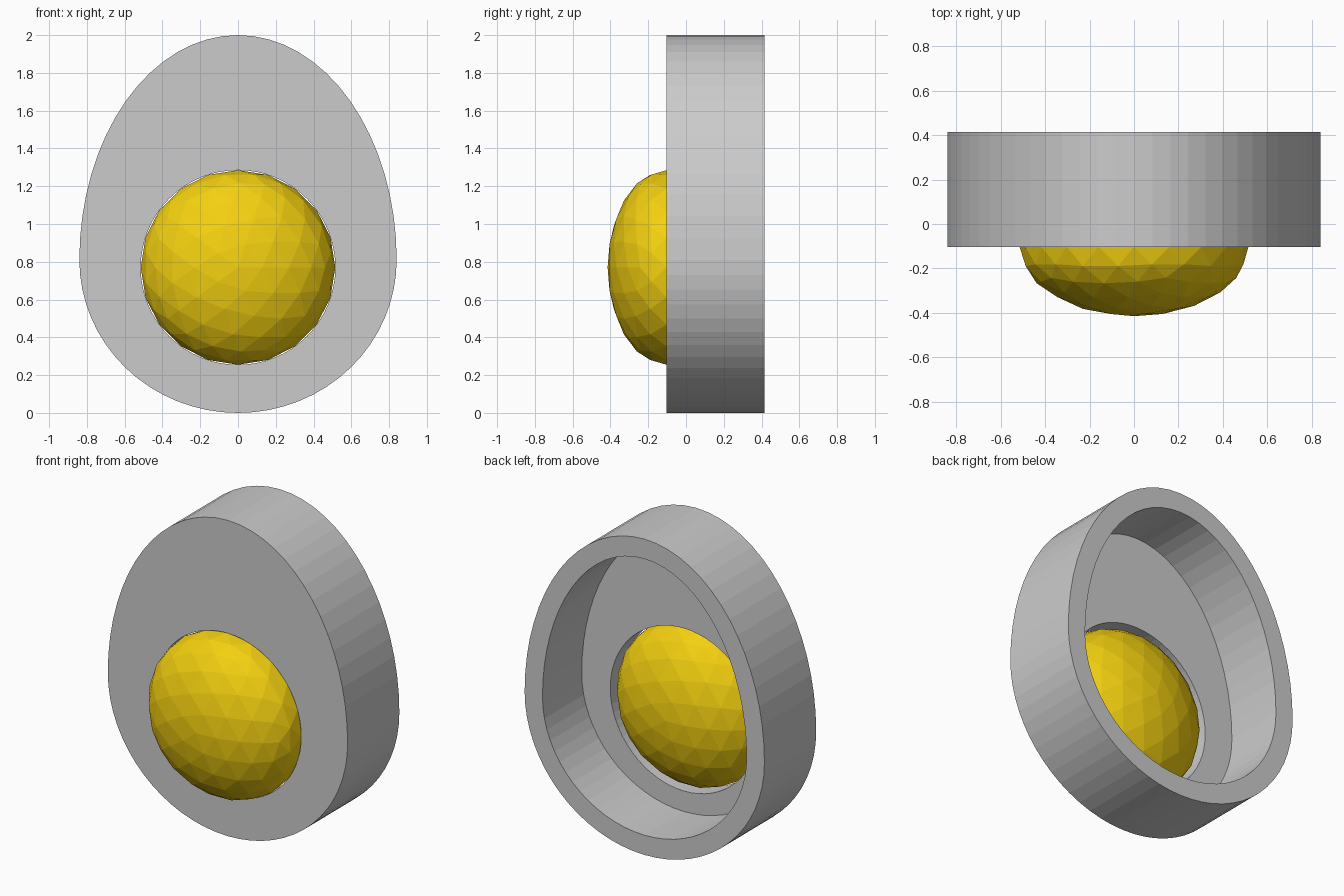
import bpy, bmesh, math
from mathutils import Matrix

if "Cube" in bpy.data.objects:
    bpy.data.objects.remove(bpy.data.objects["Cube"])

SEG = 64
FRONT, BACK, WALL = -0.103, 0.415, 0.125
YOLK_Z, YOLK_R, YOLK_DEPTH = 0.77, 0.515, 0.312
WIDEST_Z, HALF_W = 0.81, 0.84


def egg(inset):
    """Egg outline from a tall upper and a short lower half ellipse."""
    pts = []
    for i in range(SEG):
        a = 2 * math.pi * i / SEG
        height = (2 - WIDEST_Z if math.sin(a) > 0 else WIDEST_Z) - inset
        pts.append(((HALF_W - inset) * math.cos(a), WIDEST_Z + height * math.sin(a)))
    return pts


def circle(r):
    return [(r * math.cos(2 * math.pi * i / SEG),
             YOLK_Z + r * math.sin(2 * math.pi * i / SEG)) for i in range(SEG)]


def finish(bm, name):
    bmesh.ops.recalc_face_normals(bm, faces=bm.faces)
    mesh = bpy.data.meshes.new(name)
    bm.to_mesh(mesh)
    bm.free()
    obj = bpy.data.objects.new(name, mesh)
    bpy.context.collection.objects.link(obj)
    return obj


# Egg white: open-backed tray with a round hole through its front panel
bm = bmesh.new()
floor = FRONT + WALL
sections = [(egg(0), FRONT), (egg(0), BACK), (egg(WALL), BACK),
            (egg(WALL), floor), (circle(YOLK_R), floor), (circle(YOLK_R), FRONT)]
loops = [[bm.verts.new((x, y, z)) for x, z in pts] for pts, y in sections]
for k, a in enumerate(loops):
    b = loops[(k + 1) % len(loops)]
    for i in range(SEG):
        j = (i + 1) % SEG
        bm.faces.new((a[i], a[j], b[j], b[i]))
finish(bm, "egg_white")

# Yolk: flattened faceted ball set in the hole
bm = bmesh.new()
bmesh.ops.create_icosphere(bm, subdivisions=3, radius=1)
bm.transform(Matrix.Translation((0, FRONT, YOLK_Z))
             @ Matrix.Diagonal((YOLK_R, YOLK_DEPTH, YOLK_R, 1))
             @ Matrix.Rotation(math.pi / 2, 4, 'X'))
yolk = finish(bm, "yolk")
mat = bpy.data.materials.new("yolk_yellow")
mat.diffuse_color = (0.9, 0.63, 0.005, 1)
mat.use_nodes = True
mat.node_tree.nodes["Principled BSDF"].inputs["Base Color"].default_value = mat.diffuse_color
yolk.data.materials.append(mat)
